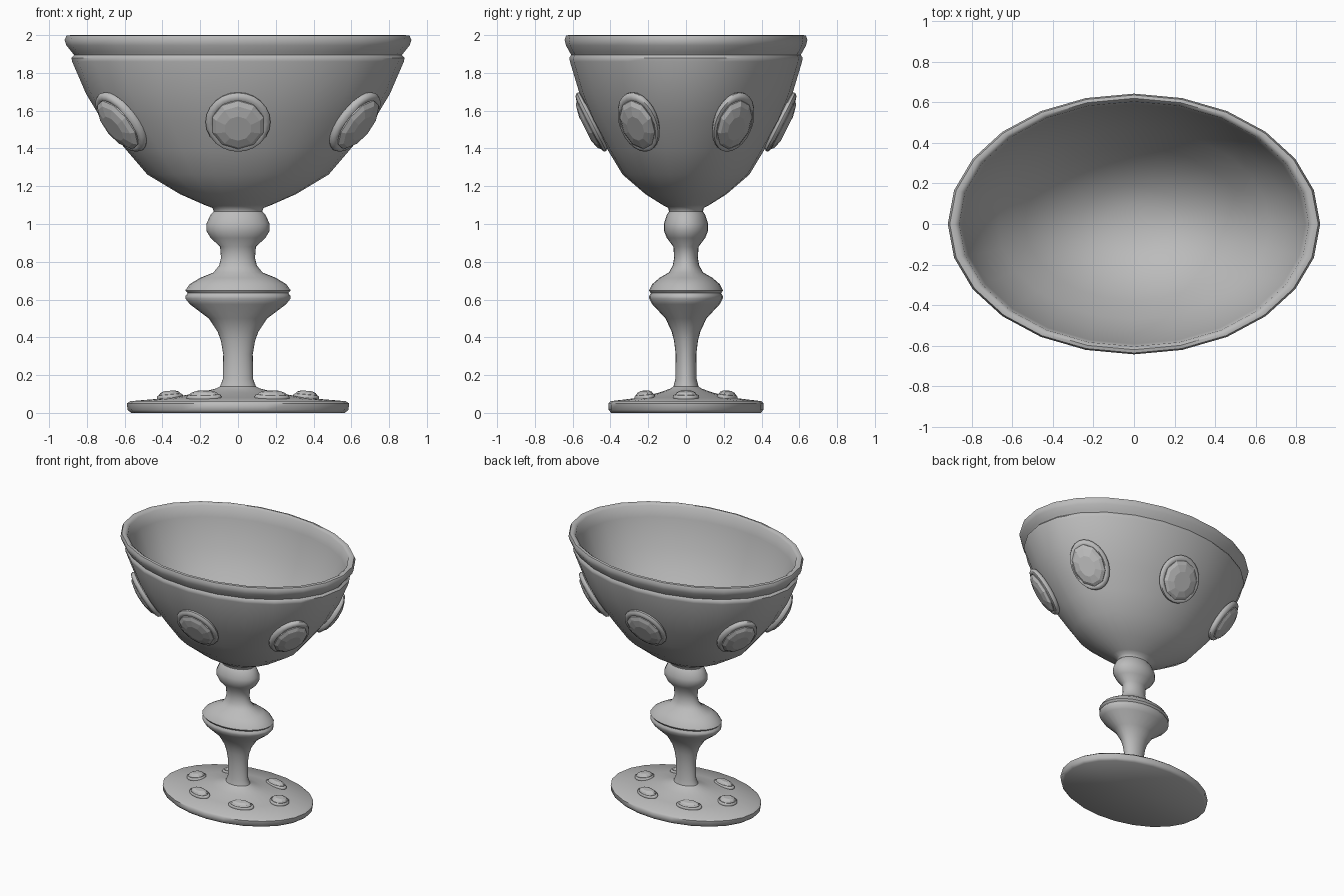
import bpy, bmesh, math
from mathutils import Matrix, Vector

cube = bpy.data.objects.get("Cube")
if cube:
    bpy.data.objects.remove(cube, do_unlink=True)

grey = bpy.data.materials.new("plain_grey")
grey.use_nodes = True
colour = (0.5, 0.5, 0.5, 1)
grey.diffuse_color = colour
grey.node_tree.nodes["Principled BSDF"].inputs["Base Color"].default_value = colour

SQUASH = Matrix.Diagonal((1, 0.7, 1, 1))  # the whole goblet is oval


def lathe(name, profile, sides, place=Matrix(), closed=False, smooth=True, turn=0):
    """Revolve (radius, height) points about z, then place the result."""
    bm = bmesh.new()
    rings = []
    for r, z in profile:
        count = sides if r > 0 else 1
        rings.append([bm.verts.new((r * math.cos(a), r * math.sin(a), z))
                      for a in (math.tau * (i + turn) / sides for i in range(count))])
    pairs = list(zip(rings, rings[1:]))
    if closed:
        pairs.append((rings[-1], rings[0]))
    for low, high in pairs:
        for i in range(sides):
            j = (i + 1) % sides
            corners = [low[i % len(low)], low[j % len(low)],
                       high[j % len(high)], high[i % len(high)]]
            bm.faces.new(list(dict.fromkeys(corners)))
    bm.transform(SQUASH @ place)
    mesh = bpy.data.meshes.new(name)
    bm.to_mesh(mesh)
    bm.free()
    mesh.materials.append(grey)
    obj = bpy.data.objects.new(name, mesh)
    bpy.context.collection.objects.link(obj)
    if smooth:
        bpy.ops.object.select_all(action="DESELECT")
        obj.select_set(True)
        bpy.context.view_layer.objects.active = obj
        bpy.ops.object.shade_smooth_by_angle(angle=math.radians(50))
    return obj


def jewel(name, angle, radius, height, tilt, width, length, wire, rise):
    """Oval faceted stone in a round wire setting, lying on the surface."""
    tangent = Vector((-math.sin(angle), math.cos(angle), 0))
    outward = Vector((math.cos(angle), math.sin(angle), 0))
    up = Vector((0, 0, 1))
    slope = outward * math.sin(tilt) + up * math.cos(tilt)
    normal = tangent.cross(slope)
    frame = Matrix((tangent, slope, normal)).transposed().to_4x4()
    frame.translation = outward * radius + up * height
    oval = Matrix.Diagonal((width, length, 1, 1))
    # wire setting, thickness kept relative to the unit circle
    thick = wire / width
    section = [(1 - thick + thick * math.cos(a), wire * math.sin(a))
               for a in (math.tau * k / 8 for k in range(8))]
    lathe(name + "_setting", section, 24, frame @ oval, closed=True)
    # faceted stone
    inner = 1 - 1.2 * thick
    stone = [(inner, -wire), (inner, rise * 0.45), (inner * 0.85, rise * 0.75),
             (inner * 0.5, rise), (0, rise)]
    lathe(name + "_stone", stone, 10, frame @ oval, smooth=False, turn=0.5)


# Foot: flat oval disc with a gently rising top
lathe("foot", [(0, 0), (0.565, 0), (0.585, 0.015), (0.588, 0.05), (0.57, 0.062),
               (0.36, 0.08), (0.2, 0.108), (0.12, 0.128), (0.095, 0.14)], 24)

# Stem: slender shaft, disc-shaped knop and small upper bead
lathe("stem", [(0.095, 0.14), (0.08, 0.18), (0.078, 0.31), (0.09, 0.38), (0.108, 0.43),
               (0.155, 0.5), (0.255, 0.575), (0.278, 0.605), (0.278, 0.62),
               (0.266, 0.634), (0.28, 0.648), (0.255, 0.682), (0.2, 0.715),
               (0.13, 0.743), (0.1, 0.78), (0.09, 0.82), (0.095, 0.88),
               (0.145, 0.926), (0.168, 0.965), (0.168, 1.0), (0.145, 1.05),
               (0.128, 1.066)], 24)

# Bowl: outer wall, grooved lip, then the hollow inside
lathe("bowl", [(0.128, 1.066), (0.135, 1.085), (0.175, 1.1), (0.307, 1.158),
               (0.48, 1.262), (0.59, 1.39), (0.72, 1.55), (0.805, 1.69), (0.878, 1.86),
               (0.882, 1.88), (0.868, 1.895), (0.88, 1.91), (0.908, 1.945),
               (0.918, 1.975), (0.908, 1.997), (0.885, 2.0), (0.862, 1.985),
               (0.845, 1.9), (0.76, 1.69), (0.67, 1.55), (0.54, 1.4), (0.43, 1.29),
               (0.27, 1.2), (0.14, 1.16), (0, 1.15)], 24)

# Six jewels around the bowl and six around the foot
for n in range(6):
    jewel(f"bowl_jewel_{n + 1}", math.radians(30 + 60 * n), 0.715, 1.54,
          math.radians(36), 0.172, 0.19, 0.024, 0.06)
    jewel(f"foot_jewel_{n + 1}", math.radians(60 * n), 0.36, 0.083,
          math.radians(-85), 0.1, 0.07, 0.014, 0.034)
